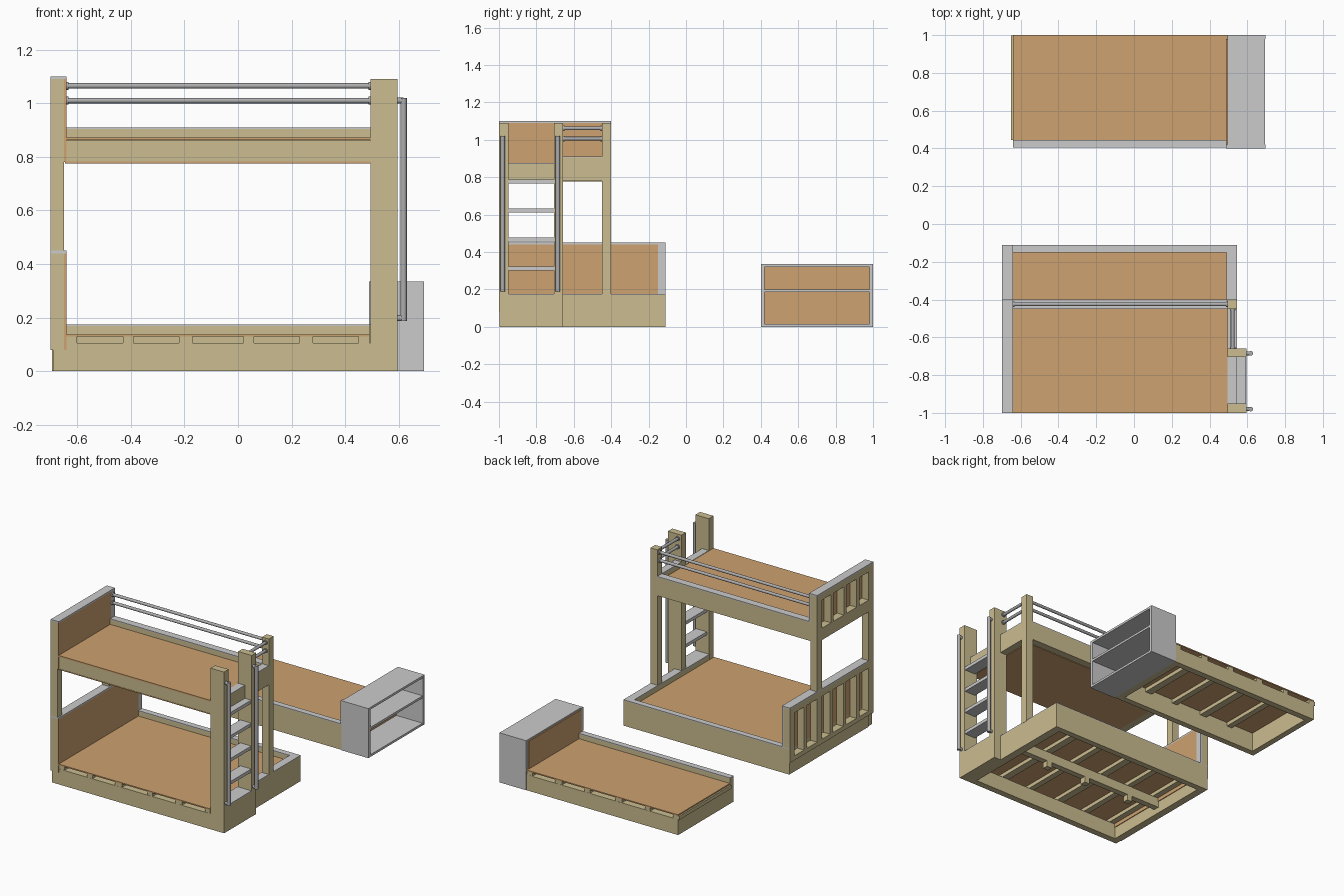
import bpy, bmesh
from mathutils import Vector

cube = bpy.data.objects.get("Cube")
if cube:
    bpy.data.objects.remove(cube, do_unlink=True)


def material(name, color):
    m = bpy.data.materials.new(name)
    m.use_nodes = True
    m.diffuse_color = (*color, 1)
    m.node_tree.nodes["Principled BSDF"].inputs["Base Color"].default_value = (*color, 1)
    return m


TIMBER = material("pale_timber", (0.60, 0.51, 0.28))
PLY = material("orange_plywood", (0.61, 0.36, 0.16))
GREY = material("light_grey", (0.60, 0.60, 0.60))
METAL = material("tube_grey", (0.42, 0.42, 0.43))


def finish(name, bm, mat):
    me = bpy.data.meshes.new(name)
    bm.to_mesh(me)
    bm.free()
    me.materials.append(mat)
    ob = bpy.data.objects.new(name, me)
    bpy.context.collection.objects.link(ob)
    return ob


def box(name, xs, ys, zs, mat=TIMBER):
    bm = bmesh.new()
    bmesh.ops.create_cube(bm, size=1)
    for v in bm.verts:
        v.co = [r[0] if c < 0 else r[1] for c, r in zip(v.co, (xs, ys, zs))]
    return finish(name, bm, mat)


def capped(name, xs, ys, zs, cap=0.006):
    """Timber board with a grey strip along its top."""
    box(name, xs, ys, (zs[0], zs[1] - cap))
    box(name + "_cap", xs, ys, (zs[1] - cap, zs[1]), GREY)


def tube(name, a, b, radius=0.01):
    a, b = Vector(a), Vector(b)
    bm = bmesh.new()
    bmesh.ops.create_cone(bm, cap_ends=True, segments=16, radius1=radius,
                          radius2=radius, depth=(b - a).length)
    rot = (b - a).to_track_quat("Z", "Y").to_matrix()
    for v in bm.verts:
        v.co = rot @ v.co + (a + b) / 2
    ob = finish(name, bm, METAL)
    for p in ob.data.polygons:
        p.use_smooth = len(p.vertices) == 4


def rail_tube(name, a, b):
    """Guard tube with a small flange at each end."""
    tube(name, a, b)
    a, b = Vector(a), Vector(b)
    step = (b - a).normalized() * 0.008
    tube(name + "_flange", a, a + step, 0.015)
    tube(name + "_flange", b - step, b, 0.015)


SLATS = ((-0.65, -0.60), (-0.43, -0.39), (-0.22, -0.17),
         (0.02, 0.06), (0.23, 0.28), (0.45, 0.49))


def slats(prefix, y0, y1):
    for xs in SLATS:
        box(prefix + "_slat", xs, (y0, y1), (0.105, 0.13))


# Lower bed base
box("lower_front_rail", (-0.65, 0.495), (-0.998, -0.955), (0, 0.105))
box("lower_front_sill", (-0.69, 0.595), (-0.998, -0.955), (0, 0.08))
capped("lower_back_rail", (-0.695, 0.545), (-0.15, -0.11), (0, 0.175))
capped("lower_end_rail", (0.49, 0.545), (-0.955, -0.15), (0, 0.175))
capped("ladder_base_rail", (0.545, 0.595), (-0.955, -0.66), (0, 0.175))
box("lower_head_rail", (-0.695, -0.645), (-0.955, -0.15), (0, 0.10))
slats("lower", -0.997, -0.15)
box("lower_center_beam", (-0.645, 0.49), (-0.57, -0.53), (0.04, 0.105))
for x in (-0.41, -0.06, 0.25):
    box("lower_center_leg", (x - 0.02, x + 0.02), (-0.57, -0.53), (0, 0.04))
box("lower_bed_board", (-0.645, 0.49), (-1, -0.15), (0.13, 0.138), PLY)

# Upper bed
box("upper_front_rail", (-0.65, 0.497), (-0.998, -0.955), (0.782, 0.862))
capped("upper_back_rail", (-0.65, 0.497), (-0.45, -0.40), (0.78, 0.91))
capped("upper_end_rail", (0.495, 0.545), (-0.66, -0.45), (0.78, 0.91))
capped("ladder_top_rail", (0.495, 0.545), (-0.955, -0.70), (0.78, 0.875))
box("upper_bed_board", (-0.645, 0.495), (-1, -0.45), (0.863, 0.872), PLY)
box("upper_bed_underside", (-0.645, 0.495), (-1, -0.45), (0.776, 0.782), PLY)


# Studded headboards with a plywood lining
def headboard(prefix, y_end, z0, z1, bottom, bays, post_z0):
    y0 = -1
    step = (y_end - 0.05 - y0) / bays
    for i in range(bays + 1):
        y = y0 + i * step
        if i in (0, bays):
            box(prefix + "_head_post", (-0.70, -0.65), (y, y + 0.05), (post_z0, z1 - 0.01))
        else:
            box(prefix + "_head_stud", (-0.70, -0.65), (y + 0.01, y + 0.04), (z0, z1 - 0.01))
    inner = (y0 + 0.05, y_end - 0.05)
    box(prefix + "_head_bottom_rail", (-0.70, -0.65), inner, (z0, z0 + bottom))
    box(prefix + "_head_top_rail", (-0.70, -0.65), inner, (z1 - 0.05, z1 - 0.01))
    box(prefix + "_head_cap", (-0.70, -0.64), (y0, y_end), (z1 - 0.01, z1), GREY)
    box(prefix + "_head_panel", (-0.65, -0.64), (y0, y_end - 0.04), (z0, z1 - 0.01), PLY)
    box(prefix + "_head_edge", (-0.65, -0.64), (y_end - 0.04, y_end), (z0 + 0.09, z1 - 0.01), GREY)


headboard("lower", -0.11, 0.08, 0.45, 0.03, 6, 0.08)
headboard("upper", -0.40, 0.78, 1.10, 0.08, 4, 0.45)
box("lower_mid_post", (-0.70, -0.65), (-0.45, -0.40), (0.08, 0.45))
box("front_head_post", (-0.70, -0.65), (-1, -0.95), (0.08, 0.80))

# Foot posts
box("ladder_front_post", (0.495, 0.595), (-1, -0.95), (0.08, 1.09))
box("ladder_back_post", (0.495, 0.596), (-0.705, -0.658), (0, 1.09))
box("foot_back_post", (0.495, 0.546), (-0.45, -0.40), (0.17, 1.09))

# Ladder steps and handles
for z in (0.30, 0.455, 0.61, 0.765):
    box("ladder_step", (0.51, 0.592), (-0.95, -0.705), (z, z + 0.022), GREY)
for y in (-0.98, -0.685):
    tube("ladder_handle", (0.618, y, 0.188), (0.618, y, 1.02), 0.012)
    for z in (0.198, 1.01):
        tube("handle_bracket", (0.59, y, z), (0.618, y, z), 0.011)

# Guard tubes
for z in (1.01, 1.065):
    rail_tube("back_guard_tube", (-0.64, -0.425, z), (0.495, -0.425, z))
    rail_tube("end_guard_tube", (0.522, -0.658, z - 0.004), (0.522, -0.45, z - 0.004))

# Separate low bed
capped("low_bed_front_rail", (-0.64, 0.495), (0.405, 0.445), (0, 0.175))
box("low_bed_back_rail", (-0.64, 0.495), (0.955, 0.998), (0, 0.105))
box("low_bed_end_rail", (-0.64, -0.60), (0.445, 0.998), (0, 0.13))
box("low_bed_head_rail", (0.45, 0.495), (0.445, 0.955), (0, 0.105))
slats("low_bed", 0.445, 0.997)
box("low_bed_board", (-0.64, 0.495), (0.445, 1), (0.13, 0.138), PLY)

# Shelf cabinet at the head of the low bed
for ys in ((0.40, 0.42), (0.98, 1)):
    box("cabinet_side", (0.495, 0.695), ys, (0, 0.335), GREY)
for z in (0, 0.185, 0.32):
    box("cabinet_shelf", (0.495, 0.694), (0.42, 0.98), (z, z + 0.015), GREY)
box("cabinet_back", (0.488, 0.498), (0.42, 0.98), (0.01, 0.325), PLY)
box("cabinet_back_trim", (0.488, 0.496), (0.40, 0.42), (0.175, 0.335), GREY)
